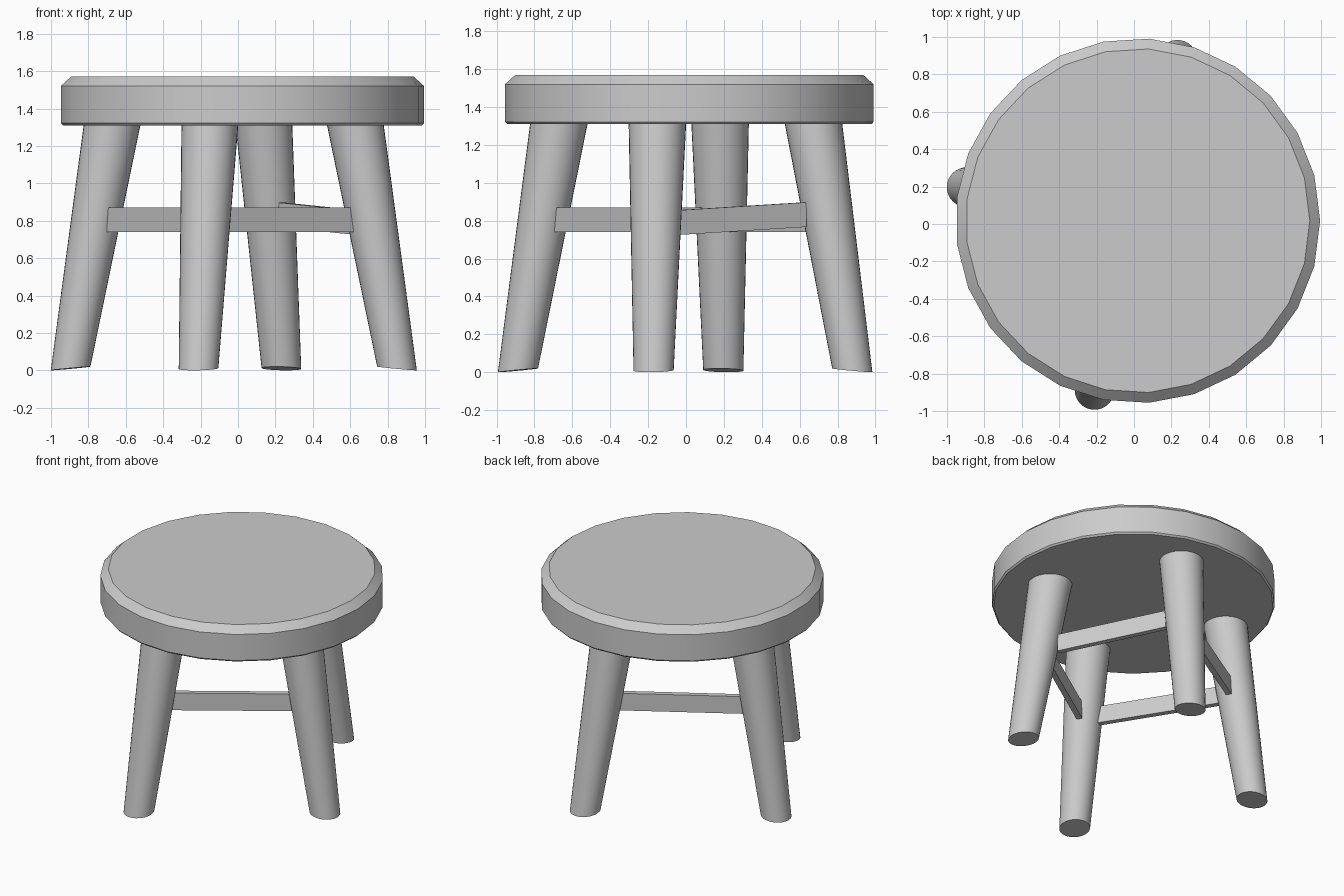
import bpy, bmesh, math
from mathutils import Vector

if "Cube" in bpy.data.objects:
    bpy.data.objects.remove(bpy.data.objects["Cube"])


def make_object(name, bm, smooth=True):
    bmesh.ops.recalc_face_normals(bm, faces=bm.faces)
    mesh = bpy.data.meshes.new(name)
    bm.to_mesh(mesh)
    bm.free()
    ob = bpy.data.objects.new(name, mesh)
    bpy.context.collection.objects.link(ob)
    if smooth:
        bpy.ops.object.select_all(action='DESELECT')
        ob.select_set(True)
        bpy.context.view_layer.objects.active = ob
        bpy.ops.object.shade_smooth_by_angle(angle=math.radians(25))
    return ob


def loft(name, rings, smooth=True):
    """Skin a stack of equal-length rings and cap both ends."""
    bm = bmesh.new()
    loops = [[bm.verts.new(p) for p in ring] for ring in rings]
    n = len(loops[0])
    for a, b in zip(loops, loops[1:]):
        for i in range(n):
            j = (i + 1) % n
            bm.faces.new((a[i], a[j], b[j], b[i]))
    bm.faces.new(loops[0])
    bm.faces.new(loops[-1])
    return make_object(name, bm, smooth)


def circle(centre, r, n, tilt=Vector((0, 0, 0))):
    """Ring whose height falls along the tilt direction."""
    pts = []
    for i in range(n):
        a = 2 * math.pi * i / n
        d = Vector((r * math.cos(a), r * math.sin(a), 0))
        d.z = -d.dot(tilt)
        pts.append(Vector(centre) + d)
    return pts


# Round seat with wide top chamfer and a small bottom one
SEAT = [(0.964, 1.31), (0.975, 1.322), (0.975, 1.52), (0.92, 1.57)]
loft("seat", [circle((0.02, 0.0175, z), r, 25) for r, z in SEAT])

# Splayed tapering legs: foot xy, top xy
TOP_Z = 1.32
LEGS = {
    "front": ((-0.211, -0.887), (-0.150, -0.670)),
    "right": ((0.850, -0.171), (0.626, -0.151)),
    "back": ((0.232, 0.878), (0.138, 0.672)),
    "left": ((-0.895, 0.197), (-0.672, 0.180)),
}
for side, (foot, top) in LEGS.items():
    out = Vector((*foot, 0)).normalized() * 0.095
    loft(side + "_leg", [circle((*foot, 0.010), 0.106, 32, out),
                         circle((*top, TOP_Z), 0.152, 32)])


def leg_at(side, z):
    foot, top = (Vector((*p, 0)) for p in LEGS[side])
    p = foot.lerp(top, z / TOP_Z)
    p.z = z
    return p


# Flat stretcher bars between neighbouring legs, one slightly sloping
def stretcher(a, b, za, zb, gap=0.12, half_t=0.02, half_h=0.065, inset=0.01):
    p, q = leg_at(a, za), leg_at(b, zb)
    flat = Vector((q.x - p.x, q.y - p.y, 0)).normalized()
    side = Vector((-flat.y, flat.x, 0))
    up = Vector((0, 0, 1))
    rings = []
    for c in (p + flat * gap + side * inset, q - flat * gap + side * inset):
        rings.append([c + side * half_t * s + up * half_h * u
                      for s, u in ((-1, -1), (1, -1), (1, 1), (-1, 1))])
    loft(f"{a}_{b}_stretcher", rings, smooth=False)


stretcher("front", "right", 0.805, 0.805)
stretcher("right", "back", 0.79, 0.832, gap=0.135)
stretcher("back", "left", 0.805, 0.805)
stretcher("left", "front", 0.805, 0.805)
